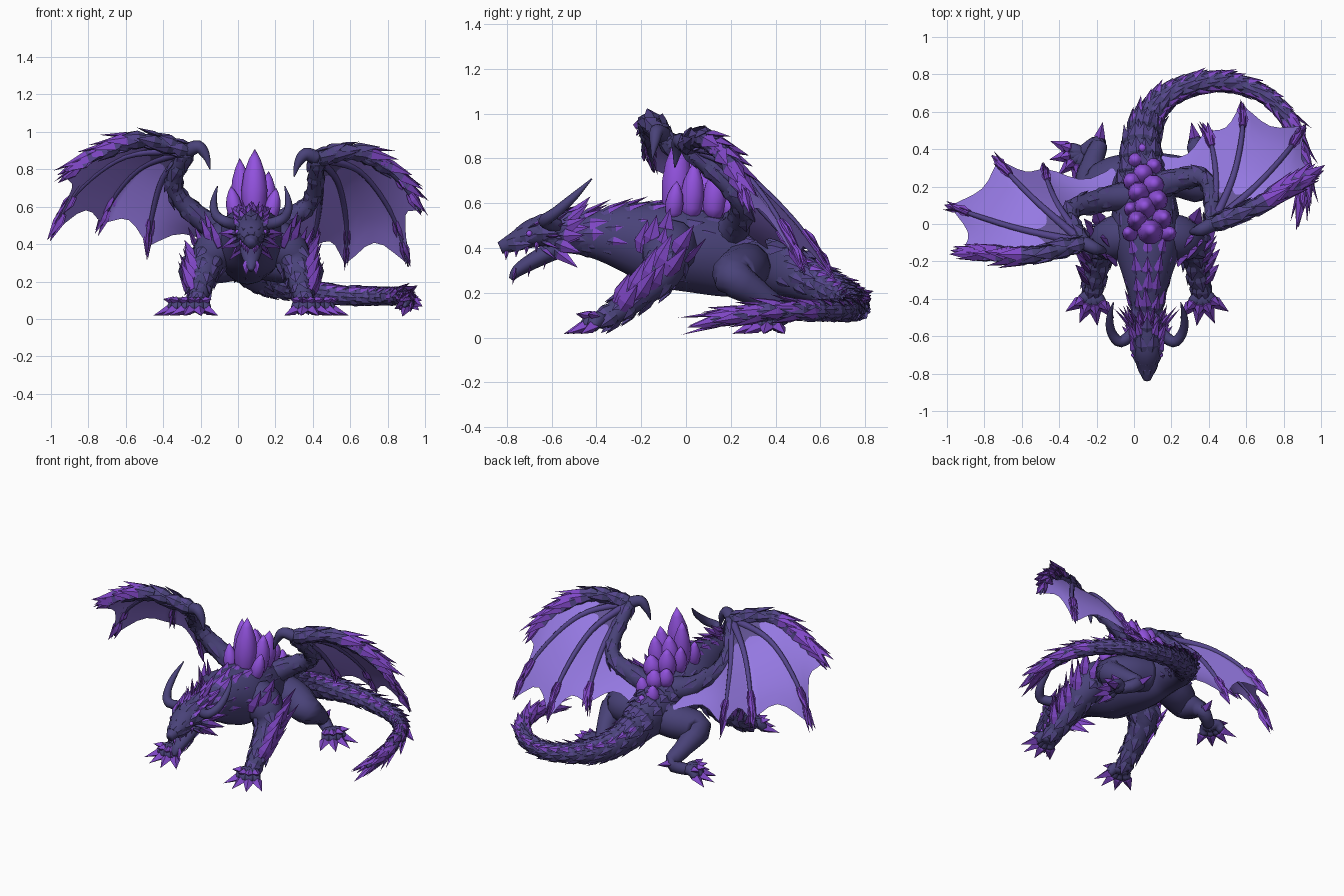
import bpy, bmesh, math, random
from mathutils import Vector

random.seed(4)
if "Cube" in bpy.data.objects:
    bpy.data.objects.remove(bpy.data.objects["Cube"])

CX = 0.07  # body centre line
UP = Vector((0, 0, 1))


def material(name, *rgb):
    mat = bpy.data.materials.new(name)
    mat.use_nodes = True
    mat.diffuse_color = (*rgb, 1)
    mat.node_tree.nodes["Principled BSDF"].inputs["Base Color"].default_value = (*rgb, 1)
    return mat


hide = material("indigo hide", .067, .055, .19)
scale = material("dusky violet scale", .09, .06, .26)
purple = material("purple horn", .22, .065, .58)
crystal = material("bright crystal", .29, .085, .74)
web = material("lilac membrane", .3, .19, .76)
web_root = material("dark membrane root", .12, .085, .29)


def finish(name, bm, mats, smooth=False):
    bmesh.ops.recalc_face_normals(bm, faces=bm.faces[:])
    mesh = bpy.data.meshes.new(name)
    for face in bm.faces:
        face.smooth = smooth
    bm.to_mesh(mesh)
    bm.free()
    for mat in mats:
        mesh.materials.append(mat)
    obj = bpy.data.objects.new(name, mesh)
    bpy.context.collection.objects.link(obj)


def spline(ctrl, t):
    last = len(ctrl) - 1
    x = min(max(t, 0), .9999) * last
    i = int(x)
    f = x - i
    quad = zip(ctrl[max(i - 1, 0)], ctrl[i], ctrl[i + 1], ctrl[min(i + 2, last)])
    return [.5 * (2 * b + (c - a) * f + (2 * a - 5 * b + 4 * c - d) * f ** 2
                  + (3 * b - a - 3 * c + d) * f ** 3) for a, b, c, d in quad]


def frame(ctrl, t):
    here = spline(ctrl, t)
    tangent = (Vector(spline(ctrl, t + .01)[:3]) - Vector(spline(ctrl, t - .01)[:3])).normalized()
    side = tangent.cross(UP).normalized()
    return Vector(here[:3]), tangent, side, side.cross(tangent), here[3], here[-1]


def tube(name, ctrl, mat, steps=14, sides=12):
    """Smooth limb through x, y, z, half width, half height."""
    bm = bmesh.new()
    rings = []
    for i in range(steps + 1):
        p, _, side, up, rw, rh = frame(ctrl, i / steps)
        turns = [math.tau * k / sides for k in range(sides)]
        rings.append([bm.verts.new(p + side * rw * math.cos(a) + up * rh * math.sin(a)) for a in turns])
    for low, high in zip(rings, rings[1:]):
        for k in range(sides):
            n = (k + 1) % sides
            bm.faces.new((low[k], low[n], high[n], high[k]))
    bm.faces.new(rings[0])
    bm.faces.new(rings[-1])
    finish(name, bm, [mat], True)


def spikes(name, items, mats, flat=.4, sides=4, profile=((0, .6), (.3, 1)), smooth=False):
    """Pointed scales or crystals: base, direction, length, half width, normal."""
    bm = bmesh.new()
    for base, d, length, width, normal in items:
        d = Vector(d).normalized()
        side = d.cross(normal).normalized()
        out = side.cross(d)
        rings = []
        for u, f in profile:
            turns = [math.tau * k / sides for k in range(sides)]
            rings.append([bm.verts.new(Vector(base) + d * length * u + side * width * f * math.cos(a)
                                       + out * width * f * flat * math.sin(a)) for a in turns])
        tip = bm.verts.new(Vector(base) + d * length)
        for k in range(sides):
            n = (k + 1) % sides
            for low, high in zip(rings, rings[1:]):
                bm.faces.new((low[k], low[n], high[n], high[k]))
            bm.faces.new((rings[-1][k], rings[-1][n], tip)).material_index = len(mats) - 1
        bm.faces.new(rings[0])
    finish(name, bm, mats, smooth)


def along(ctrl, start, end, rows, angles, length, width, tilt):
    """Overlapping scales on a limb, in staggered rows."""
    items = []
    half = (angles[1] - angles[0]) / 2 if len(angles) > 3 else 0
    for i in range(rows):
        p, tangent, side, up, rw, rh = frame(ctrl, start + (end - start) * i / max(rows - 1, 1))
        for angle in angles:
            a = angle + half * (i % 2)
            out = side * rw * math.cos(a) + up * rh * math.sin(a)
            normal = out.normalized()
            d = tangent + normal * (tilt + random.uniform(-.06, .06)) + side * random.uniform(-.1, .1)
            items.append((p + out * .9, d, length * random.uniform(.8, 1.2), width, normal))
    return items


def fan(first, last, count):
    return [first + (last - first) * i / (count - 1) for i in range(count)]


# Neck, trunk and curling tail
spine = [(.07, -.62, .46, .075, .075), (.07, -.45, .46, .085, .095), (.07, -.28, .45, .13, .15),
         (.07, -.12, .42, .18, .19), (.06, .05, .39, .18, .19), (.05, .22, .36, .15, .18),
         (.04, .38, .33, .11, .14), (.07, .54, .26, .085, .1), (.16, .67, .2, .065, .08),
         (.32, .745, .16, .055, .06), (.5, .757, .13, .048, .05), (.68, .7, .12, .04, .045),
         (.81, .58, .12, .036, .04), (.88, .42, .12, .032, .036), (.91, .24, .1, .026, .026),
         (.89, .1, .07, .01, .01)]
tube("body_and_tail", spine, hide, 70, 16)
spikes("neck_scales", along(spine, .01, .19, 7, fan(-.6, 3.6, 8), .1, .036, .16), [hide, scale])
spikes("neck_crest", along(spine, .02, .16, 5, [1.1, 1.57, 2.04], .15, .03, .5), [scale, purple])
spikes("neck_side_spikes", along(spine, .02, .19, 5, [-.2, .3, 2.84, 3.34], .14, .034, .3), [scale, purple])
spikes("chest_scales", along(spine, .06, .22, 5, fan(3.7, 5.4, 5), .1, .042, .1), [hide, scale])
spikes("back_scales", along(spine, .2, .44, 9, fan(.5, 2.6, 6), .1, .04, .14), [hide, scale])
spikes("tail_scales", along(spine, .42, .95, 30, fan(-.5, 3.4, 6), .085, .026, .16), [hide, scale])
spikes("tail_under_scales", along(spine, .5, .93, 20, fan(3.8, 5.6, 4), .075, .026, .08), [hide, scale])
spikes("tail_ridge", along(spine, .44, .82, 16, [.75, 2.4], .1, .022, .35), [scale, purple])
spikes("tail_end_spikes", along(spine, .8, .92, 5, fan(-.2, 3.4, 4), .17, .028, .2), [purple])
spikes("tail_tip_blades", along(spine, .9, .95, 3, fan(0, 5, 4), .2, .03, .08), [purple])

# Crystal cluster on the back
cluster = [(.085, -.05, .91, .07), (.025, .01, .86, .056), (.14, .02, .79, .055), (.06, .08, .78, .062),
           (0, .07, .72, .045), (.12, .12, .77, .056), (.03, .16, .73, .058), (.1, .2, .68, .058),
           (0, .22, .63, .05), (.05, .26, .62, .055), (.1, .3, .57, .045), (.02, .33, .55, .046),
           (.05, .39, .5, .042), (.17, -.06, .7, .042), (-.01, -.06, .71, .042)]
crystals = []
for x, y, top, r in cluster:
    base = Vector((x, y, min(.53, top - .13)))
    tip = Vector((x + (x - CX) * .35, y + .02, top))
    crystals.append((base, tip - base, (tip - base).length, r, Vector((0, 1, 0))))
rounded = ((0, .6), (.2, .92), (.42, 1), (.65, .83), (.85, .45))
spikes("back_crystals", crystals, [crystal], 1, 10, rounded, True)

# Head: upper jaw and hanging lower jaw
upper = [(CX, -.55, .48, .085, .085), (CX, -.67, .47, .08, .068), (CX, -.76, .43, .055, .045),
         (CX, -.83, .4, .022, .028)]
lower = [(CX, -.57, .4, .065, .045), (CX, -.67, .35, .055, .038), (CX, -.75, .3, .035, .028),
         (CX, -.78, .26, .012, .012)]
tube("upper_jaw", upper, hide)
tube("lower_jaw", lower, hide)
face_items = []
for p, d, length, width, normal in along(upper, .1, .8, 4, fan(.2, 2.94, 5), .1, .03, 0):
    face_items.append((p, normal * .3 + Vector((0, 1, .1)), length, width, normal))
spikes("face_scales", face_items, [hide, scale])
spikes("chin_spikes", [(Vector((CX + x, y, z)), (x, -.2, -1), .08, .02, Vector((0, 1, 0)))
       for x in (-.025, .025) for y, z in ((-.76, .31), (-.69, .345), (-.62, .38))], [purple])

for label, s in (("left", 1), ("right", -1)):
    def flip(pts):
        return [(CX + s * p[0], *p[1:]) for p in pts]

    def turn(x, y, z):
        return Vector((s * x, y, z))

    # Horns, brow, cheek frill, teeth and eye
    horn = flip([(.06, -.57, .5, .032), (.14, -.63, .52, .03), (.19, -.58, .56, .025),
                 (.2, -.5, .63, .018), (.18, -.42, .71, .003)])
    tube(label + "_horn", horn, hide, 16, 8)
    frill = []
    for i in range(6):
        a = -.8 + i * .42
        d = turn(math.cos(a) * .75, .8, math.sin(a) * .9)
        base = turn(.06 * math.cos(a), -.6 + .012 * i, .45 + .06 * math.sin(a)) + Vector((CX, 0, 0))
        frill += [(base, d, .17, .032, d.cross(UP)), (base + Vector((0, -.05, 0)), d, .11, .024, UP)]
    spikes(label + "_cheek_frill", frill, [scale, purple])
    teeth = []
    for i in range(4):
        y = -.8 + i * .045
        x = CX + s * (.018 + i * .012)
        teeth.append((Vector((x, y, .39 + i * .012)), (0, -.1, -1), .045, .01, Vector((0, 1, 0))))
    spikes(label + "_teeth", teeth, [crystal], 1)
    brow = [(Vector((CX + s * x, y, z)), turn(.35, 1, .5), .13, .025, UP)
            for x, y, z in ((.055, -.7, .49), (.06, -.64, .51), (.025, -.62, .53), (.03, -.74, .46))]
    spikes(label + "_brow_spikes", brow, [scale, purple])
    eye = bmesh.new()
    bmesh.ops.create_icosphere(eye, subdivisions=2, radius=.014)
    bmesh.ops.translate(eye, vec=(CX + s * .072, -.7, .465), verts=eye.verts[:])
    finish(label + "_eye", eye, [crystal], True)

    # Legs
    front = flip([(.1, -.06, .42, .12), (.18, -.08, .38, .12), (.24, -.11, .29, .09), (.26, -.2, .2, .066),
                  (.28, -.3, .125, .055), (.29, -.37, .075, .04)])
    hind = flip([(.06, .27, .32, .11), (.18, .25, .3, .11), (.3, .21, .27, .09), (.29, .33, .19, .06),
                 (.26, .43, .11, .045), (.35, .38, .07, .035)])
    tube(label + "_front_leg", front, hide, 20)
    tube(label + "_hind_leg", hind, hide, 20)
    spikes(label + "_leg_scales", along(front, .3, .85, 5, fan(0, 5.5, 6), .09, .034, .1), [hide, scale])
    outer = [0, .8] if s < 0 else [3.14, 2.34]
    thorns = []
    for p, d, length, width, normal in along(front, .3, .8, 5, outer, .16, .04, 0):
        thorns.append((p, normal * .2 + turn(.2, .5, .8), length, width, normal))
    spikes(label + "_forearm_spikes", thorns, [purple])
    plates = [(Vector((CX + s * x, y, z)), turn(.35, .2, 1), .16, .045, turn(1, -.5, 0))
              for x, y, z in ((.17, -.2, .38), (.22, -.16, .4), (.2, -.1, .43), (.25, -.12, .35))]
    spikes(label + "_shoulder_plates", plates, [purple])

    # Feet with clawed toes
    for part, leg, heading in (("front", front, .15), ("hind", hind, 1.1)):
        ankle = Vector(leg[-1][:3])
        claws = []
        for i in range(4):
            a = heading - .85 + i * .56
            d = turn(math.sin(a), -math.cos(a), 0)
            end = ankle + d * .085
            knuckle = ankle + d * .05
            end.z, knuckle.z = .045, .08
            tube(f"{label}_{part}_toe_{i + 1}", [(*ankle, .036), (*knuckle, .036), (*end, .026)], hide, 6, 8)
            claws.append((end - d * .03 + UP * .015, d - UP * .35, .13, .034, UP))
            claws.append((knuckle + UP * .012, d + UP * .2, .075, .03, UP))
        heel = Vector(leg[-2][:3])
        claws.append((heel, turn(-.2, 1, .2), .12, .03, UP))
        spikes(f"{label}_{part}_claws", claws, [purple], .8)

# Wings: arm, four fingers and webbing; each side has its own pose
right_wing = [[(-.27, -.1, .9), (-.52, -.16, .955), (-.76, -.16, .87), (-.93, -.15, .75)],
              [(-.27, -.1, .9), (-.6, -.03, .87), (-.86, .05, .68), (-.99, .1, .45)],
              [(-.27, -.1, .9), (-.5, .1, .82), (-.65, .25, .67), (-.73, .35, .5)],
              [(-.27, -.1, .9), (-.4, .09, .75), (-.46, .22, .55), (-.48, .3, .38)],
              [(-.27, -.1, .9), (-.34, .06, .7), (-.16, .13, .51), (-.08, .33, .38)]]
left_wing = [[(.42, 0, .86), (.62, .08, .89), (.84, .2, .77), (.98, .28, .57)],
             [(.42, 0, .86), (.65, .2, .79), (.83, .4, .55), (.91, .53, .28)],
             [(.42, 0, .86), (.53, .25, .74), (.58, .5, .5), (.57, .65, .28)],
             [(.42, 0, .86), (.44, .22, .69), (.42, .4, .5), (.38, .5, .38)],
             [(.42, 0, .86), (.39, .23, .63), (.21, .23, .51), (.13, .38, .38)]]


def webbing(name, fingers, steps=10, across=6):
    bm = bmesh.new()
    for a, b in zip(fingers, fingers[1:]):
        grid = []
        for i in range(steps + 1):
            row = []
            for j in range(across + 1):
                t = j / across
                reach = i / steps * (.97 - .16 * math.sin(math.pi * t))
                row.append(bm.verts.new(Vector(spline(a, reach)).lerp(Vector(spline(b, reach)), t)))
            grid.append(row)
        for i in range(steps):
            for j in range(across):
                quad = (grid[i][j], grid[i][j + 1], grid[i + 1][j + 1], grid[i + 1][j])
                bm.faces.new(quad).material_index = int(i > 2)
    bmesh.ops.remove_doubles(bm, verts=bm.verts[:], dist=.0005)
    finish(name, bm, [web_root, web], True)


for label, s, fingers in (("left", 1, left_wing), ("right", -1, right_wing)):
    webbing(label + "_wing_membrane", fingers)
    wrist = Vector(fingers[0][0])
    arm = [(*p, r) for p, r in zip(fingers[4][:3], (.04, .045, .065))] + [(CX, .16, .44, .09)]
    tube(label + "_wing_arm", arm, hide, 24)
    spikes(label + "_wing_arm_scales", along(arm, .03, .6, 6, fan(0, 5, 4), .1, .034, .1), [hide, scale])
    for i, finger in enumerate(fingers[:4]):
        sizes = (.04, .034, .022, .006) if i == 0 else (.026, .017, .013, .004)
        bone = [(*p, r) for p, r in zip(finger, sizes)]
        tube(f"{label}_wing_finger_{i + 1}", bone, hide if i == 0 else scale, 18, 8)
        spikes(f"{label}_fingertip_{i + 1}", along(bone, .7, .82, 2, [0, 1.57, 3.14], .15, .028, .02), [purple])
        if i == 0:
            spikes(label + "_edge_scales", along(bone, .02, .5, 6, fan(0, 5, 4), .13, .038, .1), [hide, scale])
            spikes(label + "_edge_blades", along(bone, .36, .72, 5, [.5, 1.57, 2.64], .19, .04, .14), [scale, purple])
    # Thumb hook
    hook = [(*wrist, .04), (*(wrist + Vector((-s * .06, -.03, .02))), .034),
            (*(wrist + Vector((-s * .1, -.04, -.03))), .022), (*(wrist + Vector((-s * .12, -.05, -.1))), .003)]
    tube(label + "_thumb_hook", hook, hide, 12, 8)
